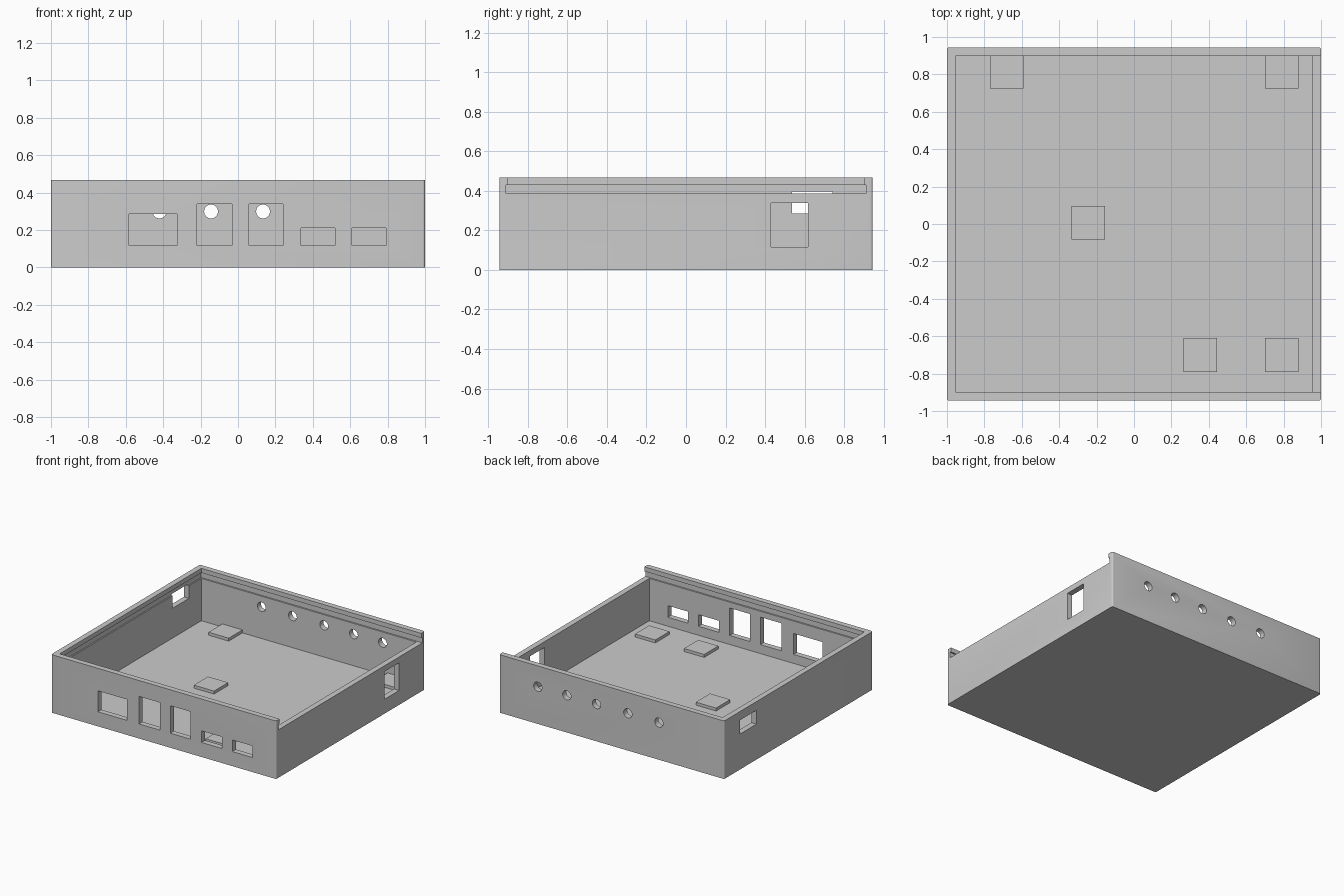
import bpy, bmesh
from mathutils import Matrix, Vector
from math import pi

if "Cube" in bpy.data.objects:
    bpy.data.objects.remove(bpy.data.objects["Cube"])

W, D, H = 1.0, 0.944, 0.466      # half width, half depth, height
T = 0.045                        # wall and floor thickness
LEDGE, LIP = 0.385, 0.43         # lid slot bottom and top

grey = bpy.data.materials.new("light_grey_plastic")
grey.diffuse_color = (0.6, 0.6, 0.6, 1)
grey.use_nodes = True
grey.node_tree.nodes["Principled BSDF"].inputs["Base Color"].default_value = grey.diffuse_color


def add_object(name, bm):
    me = bpy.data.meshes.new(name)
    bm.to_mesh(me)
    bm.free()
    me.materials.append(grey)
    ob = bpy.data.objects.new(name, me)
    bpy.context.collection.objects.link(ob)
    return ob


def box(name, x0, x1, y0, y1, z0, z1, corner=0):
    bm = bmesh.new()
    size = Vector((x1 - x0, y1 - y0, z1 - z0))
    mid = Vector((x0 + x1, y0 + y1, z0 + z1)) / 2
    bmesh.ops.create_cube(bm, size=1, matrix=Matrix.Translation(mid) @ Matrix.Diagonal(size.to_4d()))
    if corner:
        upright = [e for e in bm.edges if abs(e.verts[0].co.z - e.verts[1].co.z) > 0.1]
        bmesh.ops.bevel(bm, geom=upright, offset=corner, segments=4, profile=0.5, affect='EDGES')
    return add_object(name, bm)


def cut(target, cutter):
    mod = target.modifiers.new("cut", 'BOOLEAN')
    mod.operation = 'DIFFERENCE'
    mod.solver = 'EXACT'
    mod.object = cutter
    bpy.context.view_layer.objects.active = target
    bpy.ops.object.modifier_apply(modifier=mod.name)
    bpy.data.objects.remove(cutter)


# Open tray with rounded upright corners
tray = box("enclosure_tray", -W, W, -D, D, 0, H, corner=0.012)
cut(tray, box("cavity", -W + T, W - T, -D + T, D - T, T, H + 0.1))

# Sliding lid channel: undercut slot and the open end on the right
cut(tray, box("lid_slot", -W + 0.035, W + 0.1, -0.911, 0.911, LEDGE, LIP))
cut(tray, box("lid_opening", W - T - 0.05, W + 0.1, -D + T, D - T, LIP - 0.02, H + 0.1))

# Front connector windows (x0, x1, top)
for x0, x1, top in [(-0.583, -0.326, 0.285), (-0.219, -0.032, 0.338), (0.059, 0.241, 0.338),
                    (0.337, 0.519, 0.21), (0.61, 0.791, 0.21)]:
    cut(tray, box("front_window", x0, x1, -D - 0.1, -D + 0.1, 0.117, top))

# Side windows
cut(tray, box("right_window", W - 0.1, W + 0.1, 0.43, 0.616, 0.116, 0.338))
cut(tray, box("left_window", -W - 0.1, -W + 0.1, 0.535, 0.74, 0.285, 0.396))

# Row of round holes in the back wall
for x in (-0.42, -0.144, 0.134, 0.398, 0.656):
    bm = bmesh.new()
    place = Matrix.Translation((x, D, 0.299)) @ Matrix.Rotation(pi / 2, 4, 'X')
    bmesh.ops.create_cone(bm, cap_ends=True, segments=32, radius1=0.037, radius2=0.037,
                          depth=0.2, matrix=place)
    cut(tray, add_object("back_hole", bm))

bpy.ops.object.select_all(action='DESELECT')
tray.select_set(True)
bpy.context.view_layer.objects.active = tray
bpy.ops.object.shade_smooth_by_angle()

# Raised mounting pads on the floor
for x, y in [(-0.68, 0.815), (0.79, 0.815), (-0.245, 0.007), (0.355, -0.7), (0.79, -0.7)]:
    box("mounting_pad", x - 0.09, x + 0.09, y - 0.09, min(y + 0.09, D - T), T - 0.01, T + 0.024)
